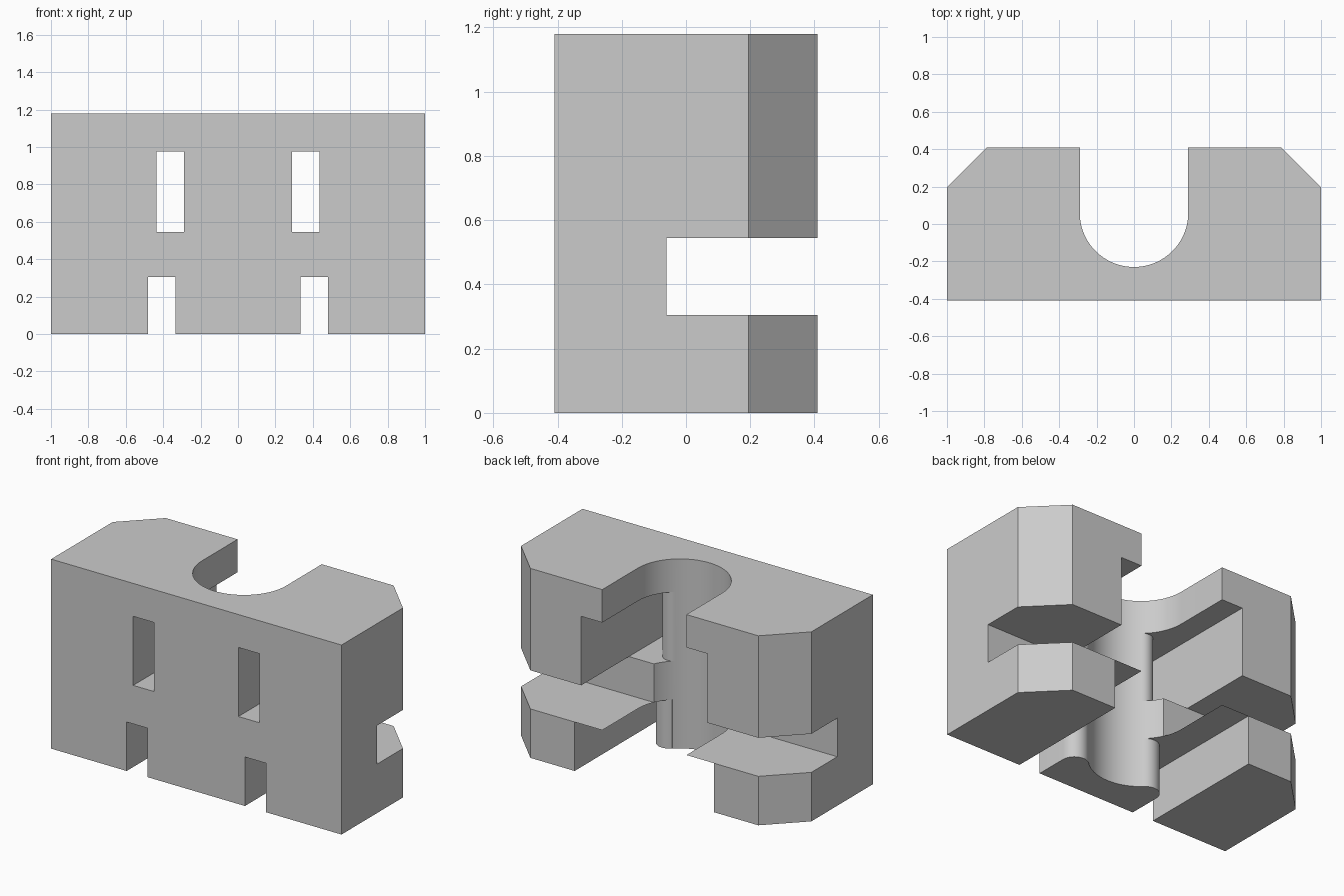
import bpy
import bmesh
from math import sin, cos, pi, atan2, sqrt

old = bpy.data.objects.get("Cube")
if old:
    bpy.data.objects.remove(old, do_unlink=True)

HALF_DEPTH = 0.41
HEIGHT = 1.18
BORE_R, BORE_Y = 0.29, 0.06
GAP_LOW, GAP_HIGH = 0.305, 0.545
OVER = 0.6          # how far cutters reach past the block

grey = bpy.data.materials.new("plain_grey")
grey.use_nodes = True
grey.diffuse_color = (0.6, 0.6, 0.6, 1)
grey.node_tree.nodes["Principled BSDF"].inputs["Base Color"].default_value = (0.6, 0.6, 0.6, 1)


def arc(cx, cy, r, start, end, steps):
    return [(cx + r * cos(start + (end - start) * i / steps),
             cy + r * sin(start + (end - start) * i / steps))
            for i in range(steps + 1)]


def prism(name, outline, z0, z1):
    """Extrude a plan outline from z0 to z1."""
    bm = bmesh.new()
    face = bm.faces.new([bm.verts.new((x, y, z0)) for x, y in outline])
    top = bmesh.ops.extrude_face_region(bm, geom=[face])["geom"]
    verts = [v for v in top if isinstance(v, bmesh.types.BMVert)]
    bmesh.ops.translate(bm, verts=verts, vec=(0, 0, z1 - z0))
    bmesh.ops.recalc_face_normals(bm, faces=bm.faces)
    mesh = bpy.data.meshes.new(name)
    bm.to_mesh(mesh)
    bm.free()
    mesh.materials.append(grey)
    obj = bpy.data.objects.new(name, mesh)
    bpy.context.collection.objects.link(obj)
    return obj


def slot_outline(inner, outer, tip_r, side):
    """Slot whose inner wall rounds over into the central bore."""
    cx = inner - tip_r
    cy = BORE_Y - sqrt((BORE_R + tip_r) ** 2 - cx ** 2)
    toward_bore = atan2(BORE_Y - cy, -cx)
    points = [(outer, -OVER), (outer, OVER), (0, OVER), (0, BORE_Y)]
    points += arc(cx, cy, tip_r, toward_bore, 0, 16)
    points.append((inner, -OVER))
    return [(side * x, y) for x, y in points]


# Main block with chamfered back corners
block = prism("slotted_block", [
    (-1, -HALF_DEPTH), (1, -HALF_DEPTH), (1, 0.195), (0.785, HALF_DEPTH),
    (-0.785, HALF_DEPTH), (-1, 0.195)], 0, HEIGHT)

# Round-ended bore open to the back
bore = arc(0, BORE_Y, BORE_R, pi, 2 * pi, 48) + [(BORE_R, OVER), (-BORE_R, OVER)]
cutters = [prism("bore_cutter", bore, -OVER, HEIGHT + OVER)]

# Horizontal gap across the back
cutters.append(prism("gap_cutter", [
    (-2, -0.06), (2, -0.06), (2, OVER), (-2, OVER)], GAP_LOW, GAP_HIGH))

# Upper window slots and lower open slots on both sides
for side in (-1, 1):
    cutters.append(prism("window_cutter", slot_outline(0.29, 0.435, 0.06, side),
                         GAP_HIGH, 0.975))
    cutters.append(prism("foot_cutter", slot_outline(0.335, 0.48, 0.08, side),
                         -OVER, GAP_LOW))

for cutter in cutters:
    cutter.hide_render = True
    mod = block.modifiers.new(cutter.name, "BOOLEAN")
    mod.operation = "DIFFERENCE"
    mod.solver = "EXACT"
    mod.object = cutter

# Bake the cuts and remove the cutters
graph = bpy.context.evaluated_depsgraph_get()
finished = bpy.data.meshes.new_from_object(block.evaluated_get(graph))
block.modifiers.clear()
block.data = finished
for cutter in cutters:
    bpy.data.objects.remove(cutter, do_unlink=True)

# Smooth the curved walls, keep the edges sharp
bpy.ops.object.select_all(action="DESELECT")
block.select_set(True)
bpy.context.view_layer.objects.active = block
bpy.ops.object.shade_smooth_by_angle(angle=pi / 6)
